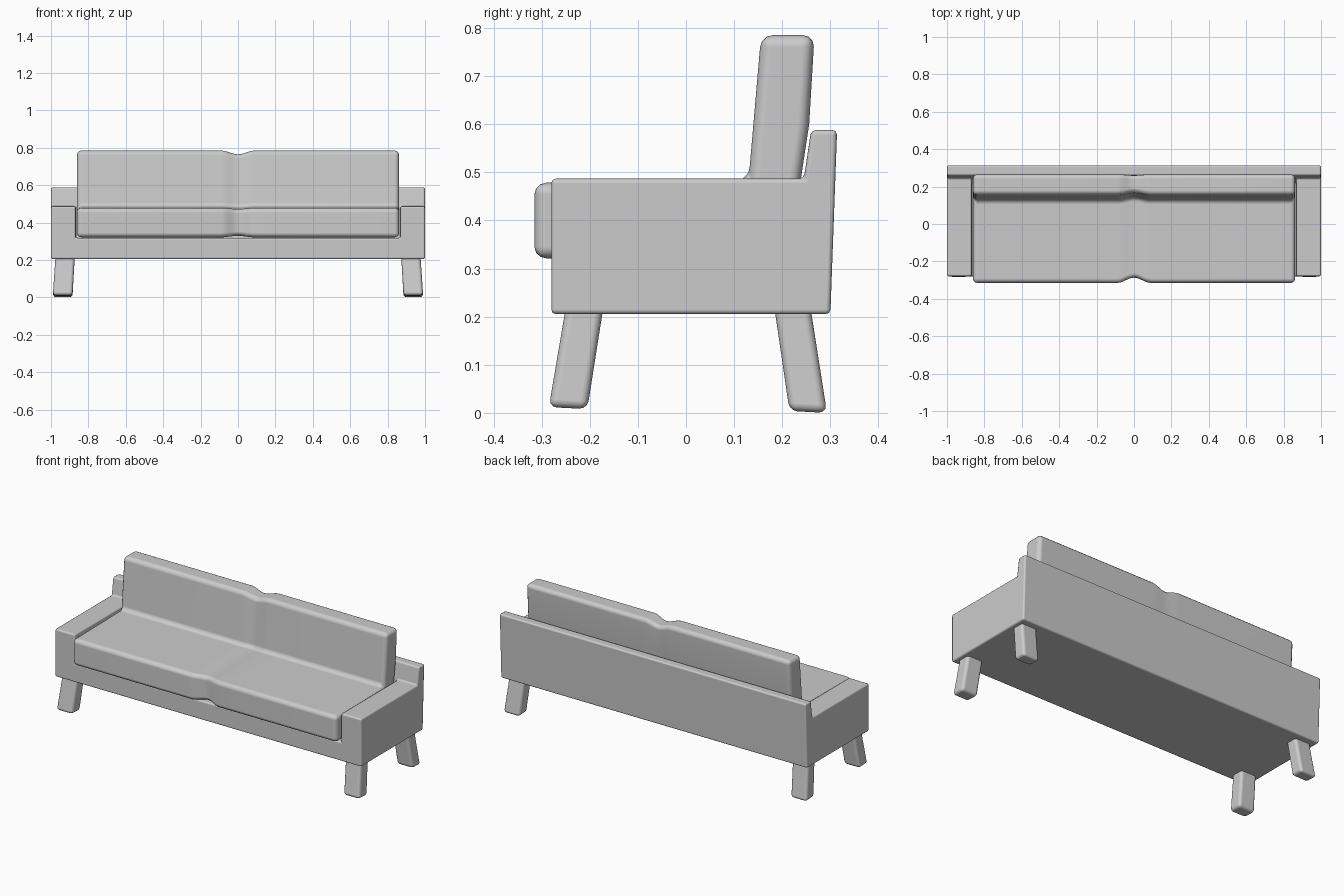
import bpy, bmesh, math

cube = bpy.data.objects.get("Cube")
if cube:
    bpy.data.objects.remove(cube)

grey = bpy.data.materials.new("soft_grey")
grey.use_nodes = True
colour = (0.6, 0.6, 0.6, 1)
grey.diffuse_color = colour
grey.node_tree.nodes["Principled BSDF"].inputs["Base Color"].default_value = colour


def finish(name, bm, radius, segments):
    """Turn the bmesh into an object with rounded, smoothly shaded edges."""
    bmesh.ops.remove_doubles(bm, verts=bm.verts, dist=0.0001)
    bmesh.ops.recalc_face_normals(bm, faces=bm.faces)
    mesh = bpy.data.meshes.new(name)
    bm.to_mesh(mesh)
    bm.free()
    mesh.materials.append(grey)
    obj = bpy.data.objects.new(name, mesh)
    bpy.context.collection.objects.link(obj)
    bevel = obj.modifiers.new("rounding", 'BEVEL')
    bevel.width = radius
    bevel.segments = segments
    bevel.limit_method = 'ANGLE'
    bevel.angle_limit = math.radians(35)
    bevel.use_clamp_overlap = False
    bevel.harden_normals = True
    bpy.ops.object.select_all(action='DESELECT')
    obj.select_set(True)
    bpy.context.view_layer.objects.active = obj
    bpy.ops.object.shade_smooth_by_angle(angle=math.radians(40))
    return obj


def loft(sections):
    """Skin a list of matching closed rings and cap both ends."""
    bm = bmesh.new()
    rings = [[bm.verts.new(p) for p in s] for s in sections]
    n = len(rings[0])
    for a, b in zip(rings, rings[1:]):
        for i in range(n):
            j = (i + 1) % n
            bm.faces.new((a[i], a[j], b[j], b[i]))
    bm.faces.new(rings[0])
    bm.faces.new(rings[-1])
    return bm


# Frame: base, arms and leaning back panel as one shell
W, S = 1.0, 0.868
base_front, base_back = (-0.28, 0.205), (0.30, 0.205)
panel_back, panel_top = (0.314, 0.588), (0.26, 0.588)
arm_back, arm_front = (0.245, 0.487), (-0.28, 0.487)
well_back, well_front = (0.221, 0.318), (-0.28, 0.318)


def pair(x, *points):
    return [(x, *p) for p in points]


bm = bmesh.new()
faces = []
for a, b in ((base_front, base_back), (base_back, panel_back), (panel_back, panel_top)):
    faces.append(pair(-W, a, b) + pair(W, b, a))
faces.append(pair(-S, well_front, well_back) + pair(S, well_back, well_front))
# front U and the front of the back panel
faces.append(pair(-W, base_front, arm_front) + pair(-S, arm_front, well_front)
             + pair(S, well_front, arm_front) + pair(W, arm_front, base_front))
faces.append(pair(-W, panel_top, arm_back) + pair(-S, arm_back, well_back)
             + pair(S, well_back, arm_back) + pair(W, arm_back, panel_top))
for s in (-1, 1):
    faces.append(pair(s * W, base_front, base_back, panel_back, panel_top, arm_back, arm_front))
    faces.append(pair(s * W, arm_front, arm_back) + pair(s * S, arm_back, arm_front))
    faces.append(pair(s * S, well_front, well_back, arm_back, arm_front))
for f in faces:
    bm.faces.new([bm.verts.new(p) for p in f])
finish("sofa_frame", bm, 0.01, 2)

# Cushion: L-shaped seat and backrest with a soft dip in the middle
profile = [(-0.315, 0.321), (0.214, 0.323), (0.256, 0.6), (0.267, 0.785),
           (0.156, 0.785), (0.13, 0.484), (-0.315, 0.478)]
dip = [(0.028, 0.008), (0, 0.008), (-0.003, 0), (-0.005, -0.02),
       (0.012, -0.02), (0.012, -0.006), (0.028, -0.006)]
half = [0.015, 0.03, 0.045, 0.06, 0.075, 0.09, 0.862]
stations = [-x for x in reversed(half)] + [0] + half
sections = []
for x in stations:
    k = 0.5 + 0.5 * math.cos(math.pi * min(abs(x) / 0.09, 1))
    sections.append([(x, y + k * dy, z + k * dz)
                     for (y, z), (dy, dz) in zip(profile, dip)])
finish("cushion", loft(sections), 0.024, 3)


# Legs: splayed outward, sunk slightly into the base
def leg(name, side, top_y, foot_y, foot_z):
    rings = []
    for (y0, y1), (x0, x1), (z0, z1) in (
            (foot_y, (0.885, 0.99), foot_z),
            (top_y, (0.872, 0.975), (0.23, 0.23))):
        rings.append([(side * x0, y0, z0), (side * x1, y0, z0),
                      (side * x1, y1, z1), (side * x0, y1, z1)])
    finish(name, loft(rings), 0.017, 3)


for side, label in ((1, "left"), (-1, "right")):
    leg("front_leg_" + label, side, (-0.248, -0.17), (-0.285, -0.205), (0.012, 0.008))
    leg("back_leg_" + label, side, (0.182, 0.257), (0.215, 0.293), (0.004, 0.0))
